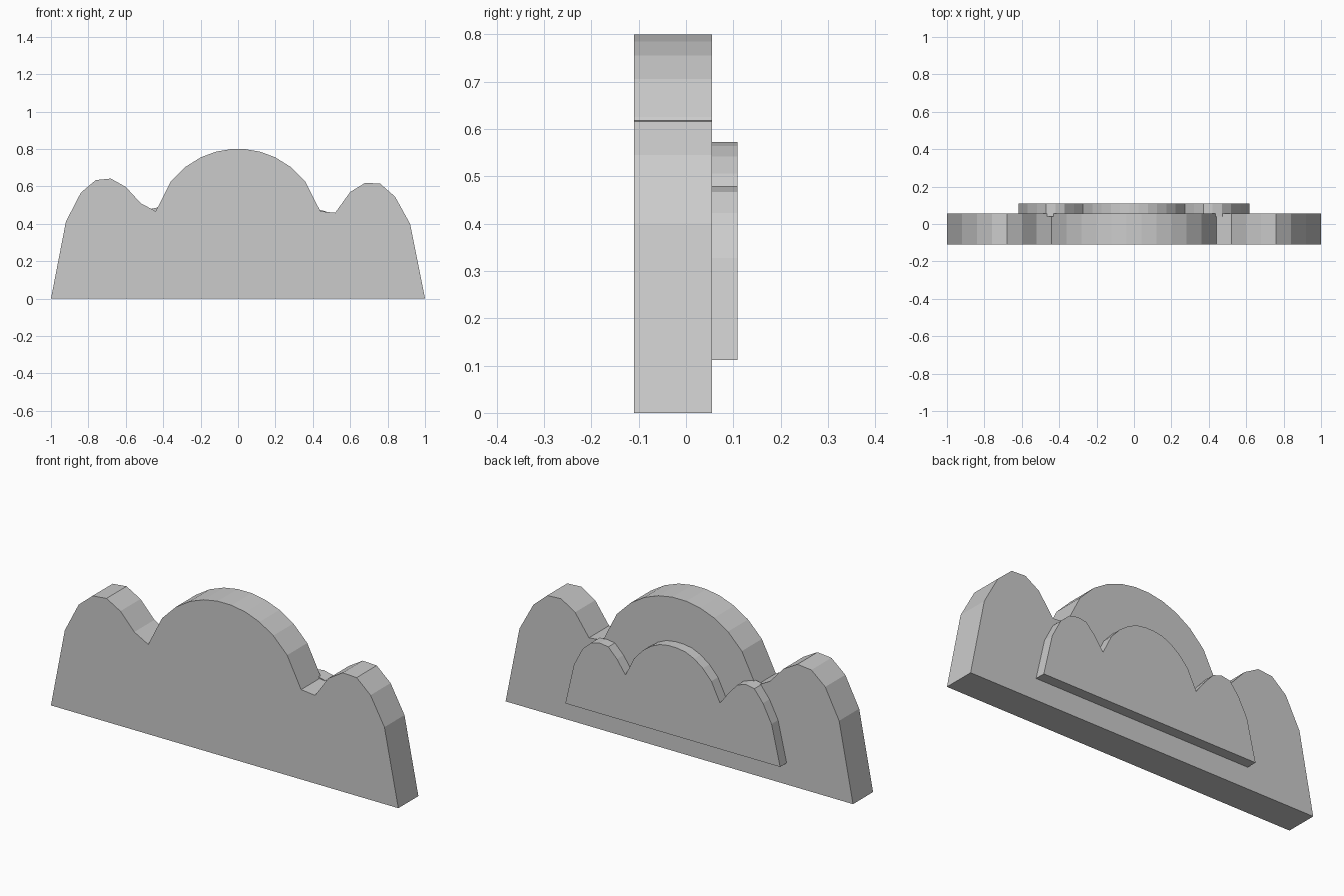
import bpy
import bmesh

cube = bpy.data.objects.get("Cube")
if cube:
    bpy.data.objects.remove(cube, do_unlink=True)

GREY = (0.6, 0.6, 0.6, 1.0)
mat = bpy.data.materials.new("plain grey")
mat.use_nodes = True
mat.diffuse_color = GREY
mat.node_tree.nodes["Principled BSDF"].inputs["Base Color"].default_value = GREY


def scalloped_plate(name, half_width, base, heights, y_front, y_back):
    """Extrude a three-lobed outline with evenly spaced height samples."""
    step = 2 * half_width / (len(heights) - 1)
    bm = bmesh.new()
    verts = [bm.verts.new((-half_width + i * step, y_front, base + h))
             for i, h in enumerate(heights)]
    face = bm.faces.new(verts)
    result = bmesh.ops.extrude_face_region(bm, geom=[face], use_keep_orig=True)
    moved = [v for v in result["geom"] if isinstance(v, bmesh.types.BMVert)]
    bmesh.ops.translate(bm, verts=moved, vec=(0, y_back - y_front, 0))
    bmesh.ops.recalc_face_normals(bm, faces=bm.faces)
    mesh = bpy.data.meshes.new(name)
    bm.to_mesh(mesh)
    bm.free()
    mesh.materials.append(mat)
    obj = bpy.data.objects.new(name, mesh)
    bpy.context.collection.objects.link(obj)
    return obj


# Main panel: side lobes differ, the central dome is symmetric
left_lobe = [0, 0.412, 0.567, 0.634, 0.642, 0.597, 0.51, 0.467]
dome = [0.625, 0.705, 0.755, 0.785, 0.799]
right_lobe = [0.467, 0.459, 0.57, 0.619, 0.615, 0.545, 0.4, 0]
scalloped_plate("main_panel", 1.0, 0.0,
                left_lobe + dome + dome[::-1] + right_lobe, -0.11, 0.055)

# Smaller raised panel on the back, slightly sunk into the main panel
left_lobe = [0, 0.21, 0.305, 0.367, 0.377, 0.36, 0.305, 0.24]
dome = [0.34, 0.394, 0.43, 0.452, 0.46]
right_lobe = [0.24, 0.31, 0.36, 0.367, 0.355, 0.31, 0.215, 0]
scalloped_plate("back_panel", 0.618, 0.112,
                left_lobe + dome + dome[::-1] + right_lobe, 0.04, 0.109)
